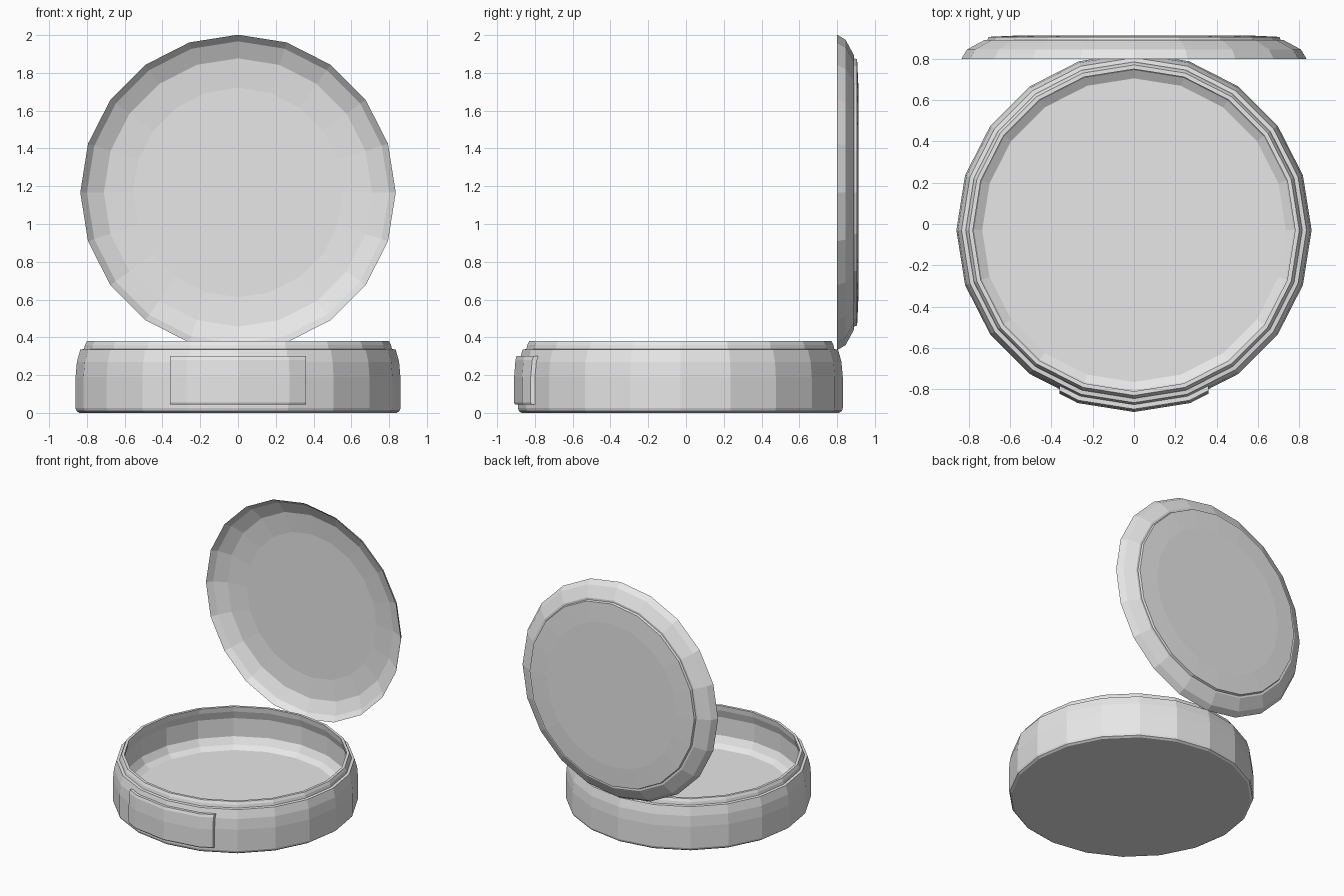
import bpy, bmesh, math
from mathutils import Matrix

if "Cube" in bpy.data.objects:
    bpy.data.objects.remove(bpy.data.objects["Cube"])

SIDES = 20
BASE_Y = -0.03

grey = bpy.data.materials.new("light_grey")
grey.use_nodes = True
grey.diffuse_color = (0.8, 0.8, 0.8, 1)
grey.node_tree.nodes["Principled BSDF"].inputs["Base Color"].default_value = (0.8, 0.8, 0.8, 1)


def finish(name, bm, matrix):
    bmesh.ops.recalc_face_normals(bm, faces=bm.faces)
    mesh = bpy.data.meshes.new(name)
    bm.to_mesh(mesh)
    bm.free()
    mesh.transform(matrix)
    mesh.materials.append(grey)
    obj = bpy.data.objects.new(name, mesh)
    bpy.context.collection.objects.link(obj)
    return obj


def bridge(bm, a, b, closed=True):
    n = len(a)
    for i in range(n if closed else n - 1):
        j = (i + 1) % n
        bm.faces.new((a[i], a[j], b[j], b[i]))


def lathe(name, profile, matrix):
    """Revolve (radius, height) points and cap both ends."""
    bm = bmesh.new()
    rings = []
    for r, h in profile:
        angles = [math.tau * i / SIDES for i in range(SIDES)]
        rings.append([bm.verts.new((r * math.cos(a), r * math.sin(a), h)) for a in angles])
    for a, b in zip(rings, rings[1:]):
        bridge(bm, a, b)
    bm.faces.new(rings[0])
    bm.faces.new(rings[-1])
    return finish(name, bm, matrix)


# Bowl: outer wall, stepped lip, then the hollow inside
base_place = Matrix.Translation((0, BASE_Y, 0))
lathe("base_bowl", [
    (0.84, 0), (0.855, 0.01), (0.86, 0.025), (0.86, 0.19), (0.853, 0.27),
    (0.835, 0.335), (0.815, 0.338), (0.81, 0.36), (0.80, 0.38),
    (0.78, 0.38), (0.785, 0.34), (0.805, 0.28), (0.805, 0.14),
    (0.775, 0.09), (0.735, 0.065)], base_place)

# Lid: shallow dish standing upright behind the bowl
lid_place = Matrix.Translation((0, 0.80, 1.167)) @ Matrix.Rotation(-math.pi / 2, 4, 'X')
lathe("lid", [
    (0.555, 0.10), (0.71, 0.085), (0.80, 0.04), (0.835, 0),
    (0.808, 0.045), (0.725, 0.09), (0.71, 0.09), (0.705, 0.106),
    (0.555, 0.113)], lid_place)


# Front latch: curved plate following the bowl facets
def arc(r, half_width):
    step = math.tau / SIDES
    p1 = (r * math.sin(step), -r * math.cos(step))
    p2 = (r * math.sin(2 * step), -r * math.cos(2 * step))
    t = (half_width - p1[0]) / (p2[0] - p1[0])
    end = (half_width, p1[1] + t * (p2[1] - p1[1]))
    right = [p1, end]
    return [(-x, y) for x, y in reversed(right)] + [(0, -r)] + right


bm = bmesh.new()
rows = []
for r, z in [(0.83, 0.045), (0.875, 0.045), (0.88, 0.055), (0.88, 0.19),
             (0.873, 0.28), (0.866, 0.30), (0.82, 0.30)]:
    rows.append([bm.verts.new((x, y, z)) for x, y in arc(r, 0.36)])
for a, b in zip(rows, rows[1:] + rows[:1]):
    bridge(bm, a, b, closed=False)
bm.faces.new([row[0] for row in rows])
bm.faces.new([row[-1] for row in rows])
finish("front_latch", bm, base_place)
